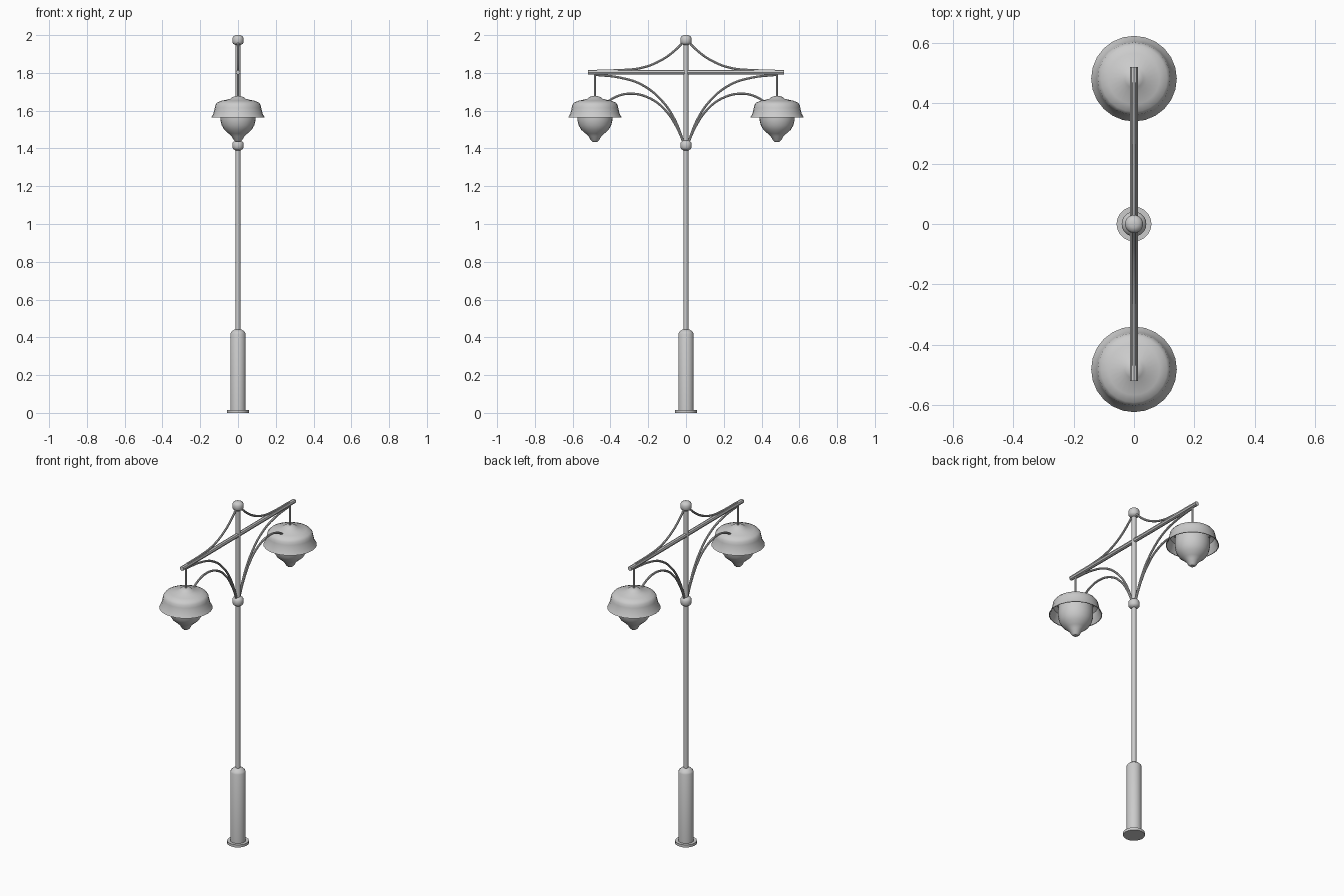
import bpy, math

if "Cube" in bpy.data.objects:
    bpy.data.objects.remove(bpy.data.objects["Cube"])

grey = bpy.data.materials.new("painted_metal_grey")
grey.use_nodes = True
colour = (0.6, 0.6, 0.6, 1)
grey.diffuse_color = colour
grey.node_tree.nodes["Principled BSDF"].inputs["Base Color"].default_value = colour


def finish(obj):
    obj.data.materials.append(grey)
    bpy.ops.object.select_all(action='DESELECT')
    obj.select_set(True)
    bpy.context.view_layer.objects.active = obj
    bpy.ops.object.shade_smooth_by_angle(angle=math.radians(35))
    return obj


def lathe(name, profile, y=0, sides=20):
    """Spin a list of (radius, height) points round a vertical axis."""
    verts, faces = [], []
    for r, z in profile:
        for i in range(sides):
            a = math.tau * i / sides
            verts.append((r * math.cos(a), r * math.sin(a), z))
    for k in range(len(profile) - 1):
        for i in range(sides):
            j = (i + 1) % sides
            faces.append((k * sides + i, k * sides + j,
                          (k + 1) * sides + j, (k + 1) * sides + i))
    last = (len(profile) - 1) * sides
    faces.append(tuple(reversed(range(sides))))
    faces.append(tuple(range(last, last + sides)))
    mesh = bpy.data.meshes.new(name)
    mesh.from_pydata(verts, [], faces)
    obj = bpy.data.objects.new(name, mesh)
    bpy.context.collection.objects.link(obj)
    obj.location.y = y
    return finish(obj)


def tube(name, points, radius):
    """Smooth round bar through (y, z) points."""
    curve = bpy.data.curves.new(name, 'CURVE')
    curve.dimensions = '3D'
    curve.bevel_depth = radius
    curve.bevel_resolution = 2
    curve.resolution_u = 5
    curve.use_fill_caps = True
    spline = curve.splines.new('BEZIER')
    spline.bezier_points.add(len(points) - 1)
    for p, (y, z) in zip(spline.bezier_points, points):
        p.co = (0, y, z)
        p.handle_left_type = p.handle_right_type = 'AUTO'
    obj = bpy.data.objects.new(name, curve)
    bpy.context.collection.objects.link(obj)
    bpy.ops.object.select_all(action='DESELECT')
    obj.select_set(True)
    bpy.context.view_layer.objects.active = obj
    bpy.ops.object.convert(target='MESH')
    return finish(bpy.context.view_layer.objects.active)


# Post: base flange, thick sleeve, slim pole, collar and finial
lathe("base_flange", [(0.058, 0), (0.058, 0.015), (0.04, 0.015)])
lathe("base_sleeve", [(0.041, 0.01), (0.041, 0.418), (0.037, 0.427), (0.022, 0.44), (0.013, 0.442)])
lathe("pole", [(0.0125, 0.43), (0.0125, 1.97)], sides=16)
knob = [(0.014, -0.027), (0.025, -0.02), (0.03, -0.012), (0.03, 0.01),
        (0.024, 0.02), (0.012, 0.026)]
lathe("collar", [(r, z + 1.417) for r, z in knob])
lathe("finial", [(r, z + 1.974) for r, z in knob])

# Cross arm
tube("cross_arm", [(-0.52, 1.803), (0.52, 1.803)], 0.0125)

# Two matching lamps with their stays and braces
shade = [(0.012, 1.678), (0.03, 1.672), (0.042, 1.662), (0.085, 1.653), (0.11, 1.643),
         (0.12, 1.631), (0.123, 1.615), (0.13, 1.585), (0.142, 1.563),
         (0.138, 1.563), (0.126, 1.585), (0.119, 1.615), (0.1, 1.63)]
globe = [(0.012, 1.435), (0.022, 1.443), (0.034, 1.465), (0.05, 1.479), (0.072, 1.498),
         (0.086, 1.522), (0.093, 1.55), (0.094, 1.575), (0.09, 1.632)]
stay = [(0.01, 1.968), (0.06, 1.918), (0.13, 1.868), (0.23, 1.828), (0.34, 1.815), (0.47, 1.813)]
brace = [(0.01, 1.425), (0.06, 1.553), (0.13, 1.655), (0.235, 1.738), (0.35, 1.775), (0.48, 1.79)]
hoop = [(0.01, 1.425), (0.05, 1.515), (0.11, 1.603), (0.19, 1.665), (0.29, 1.69),
        (0.37, 1.674), (0.425, 1.64)]
for side, s in (("back", 1), ("front", -1)):
    lathe(side + "_lamp_shade", shade, s * 0.482, 24)
    lathe(side + "_lamp_globe", globe, s * 0.482, 24)
    lathe(side + "_hanger_rod", [(0.006, 1.66), (0.006, 1.8)], s * 0.482, 10)
    for part, path in (("upper_stay", stay), ("arm_brace", brace), ("lamp_brace", hoop)):
        tube(side + "_" + part, [(s * y, z) for y, z in path], 0.006)
